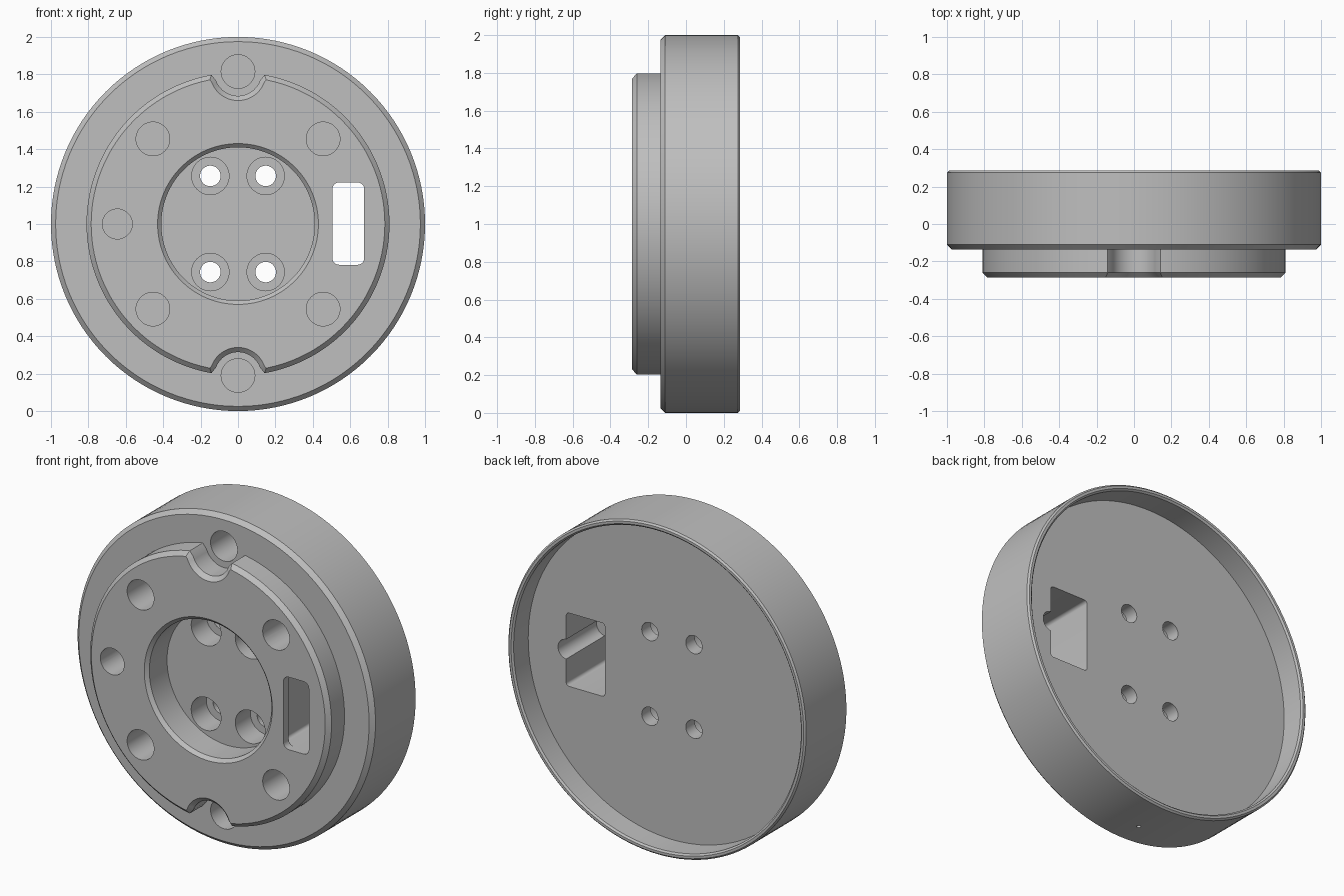
import bpy, bmesh, math
from mathutils import Vector

cube = bpy.data.objects.get("Cube")
if cube:
    bpy.data.objects.remove(cube, do_unlink=True)


def loft(name, rings):
    """Skin a stack of equal rings into a closed solid."""
    bm = bmesh.new()
    loops = [[bm.verts.new(p) for p in ring] for ring in rings]
    n = len(loops[0])
    for a, b in zip(loops, loops[1:]):
        for i in range(n):
            j = (i + 1) % n
            bm.faces.new((a[i], a[j], b[j], b[i]))
    bm.faces.new(loops[0])
    bm.faces.new(loops[-1])
    bmesh.ops.recalc_face_normals(bm, faces=bm.faces)
    mesh = bpy.data.meshes.new(name)
    bm.to_mesh(mesh)
    bm.free()
    obj = bpy.data.objects.new(name, mesh)
    bpy.context.collection.objects.link(obj)
    return obj


def arc(r, start, end, n):
    """Points on an arc, angles in degrees, both ends included."""
    angles = [math.radians(start + (end - start) * i / n) for i in range(n + 1)]
    return [(r * math.cos(a), r * math.sin(a)) for a in angles]


def circle(r, n):
    return arc(r, 0, 360, n)[:-1]


def section(outline, y, x=0, z=1, scale=1):
    return [Vector((x + u * scale, y, z + v * scale)) for u, v in outline]


def prism(name, outline, x, z, front, back):
    return loft(name, [section(outline, y, x, z) for y in (front, back)])


def rounded_rect(w, h, r):
    points = []
    for k, (sx, sz) in enumerate(((1, 1), (-1, 1), (-1, -1), (1, -1))):
        cx, cz = sx * (w / 2 - r), sz * (h / 2 - r)
        points += [(cx + u, cz + v) for u, v in arc(r, 90 * k, 90 * k + 90, 6)]
    return points


def cut(target, cutter):
    cutter.hide_render = True
    mod = target.modifiers.new("cut", 'BOOLEAN')
    mod.operation = 'DIFFERENCE'
    mod.solver = 'EXACT'
    mod.object = cutter
    bpy.context.view_layer.objects.active = target
    bpy.ops.object.modifier_apply(modifier=mod.name)
    bpy.data.objects.remove(cutter, do_unlink=True)


FRONT, STEP, FLOOR, BACK = -0.285, -0.135, 0.135, 0.285
RECESS = -0.095

# Turned body: centre recess, raised boss, outer rim, rear recess
profile = [
    (0.41, RECESS), (0.41, FRONT + 0.02), (0.43, FRONT),
    (0.785, FRONT), (0.81, FRONT + 0.025), (0.81, STEP),
    (0.975, STEP), (1, STEP + 0.025), (1, BACK - 0.01), (0.99, BACK),
    (0.975, BACK), (0.965, BACK - 0.01), (0.965, FLOOR),
]
body = loft("flange_body", [section(circle(r, 128), y) for r, y in profile])

# Flared, chamfered notches at the top and bottom of the boss
notch = [(-0.152, 0)] + arc(0.125, 200, 340, 20) + [(0.152, 0), (0.152, 0.1), (-0.152, 0.1)]
levels = [(STEP, 1), (FRONT + 0.025, 1), (FRONT, 1.2), (FRONT - 0.025, 1.4)]
for side in (1, -1):
    outline = [(u, v * side) for u, v in notch]
    cut(body, loft("notch_cutter", [section(outline, y, 0, 1 + 0.81 * side, s) for y, s in levels]))

# Blind holes around the front
blind = [(0, 0.815, 0.09), (0, -0.81, 0.09), (-0.645, 0, 0.08)]
blind += [(sx * 0.455, sz * 0.455, 0.09) for sx in (1, -1) for sz in (1, -1)]
for x, z, r in blind:
    cut(body, prism("blind_hole_cutter", circle(r, 40), x, 1 + z, -0.4, 0.08))

# Counterbored screw holes in the centre recess
for sx in (1, -1):
    for sz in (1, -1):
        x, z = sx * 0.148, 1 + sz * 0.257
        cut(body, prism("counterbore_cutter", circle(0.1, 40), x, z, -0.2, 0.05))
        cut(body, prism("screw_hole_cutter", circle(0.055, 32), x, z, -0.2, 0.2))

# Slot through the front, opening into a wider rear pocket with a side groove
cut(body, prism("pocket_cutter", rounded_rect(0.26, 0.445, 0.02), 0.58, 1.002, -0.235, 0.2))
cut(body, prism("groove_cutter", circle(0.06, 32), 0.705, 1, -0.235, 0.2))
cut(body, prism("slot_cutter", rounded_rect(0.17, 0.44, 0.035), 0.59, 1.002, -0.4, 0))

# Tiny radial pin hole at the bottom of the rim
pin = [[Vector((u, 0.04 + v, z)) for u, v in circle(0.012, 16)] for z in (-0.1, 0.18)]
cut(body, loft("pin_hole_cutter", pin))

# Grey metal finish
grey = bpy.data.materials.new("grey_metal")
grey.use_nodes = True
colour = (0.52, 0.52, 0.52, 1)
grey.diffuse_color = colour
grey.node_tree.nodes["Principled BSDF"].inputs["Base Color"].default_value = colour
body.data.materials.clear()
body.data.materials.append(grey)
for face in body.data.polygons:
    face.material_index = 0

bpy.ops.object.select_all(action='DESELECT')
body.select_set(True)
bpy.context.view_layer.objects.active = body
bpy.ops.object.shade_smooth_by_angle(angle=math.radians(30))
